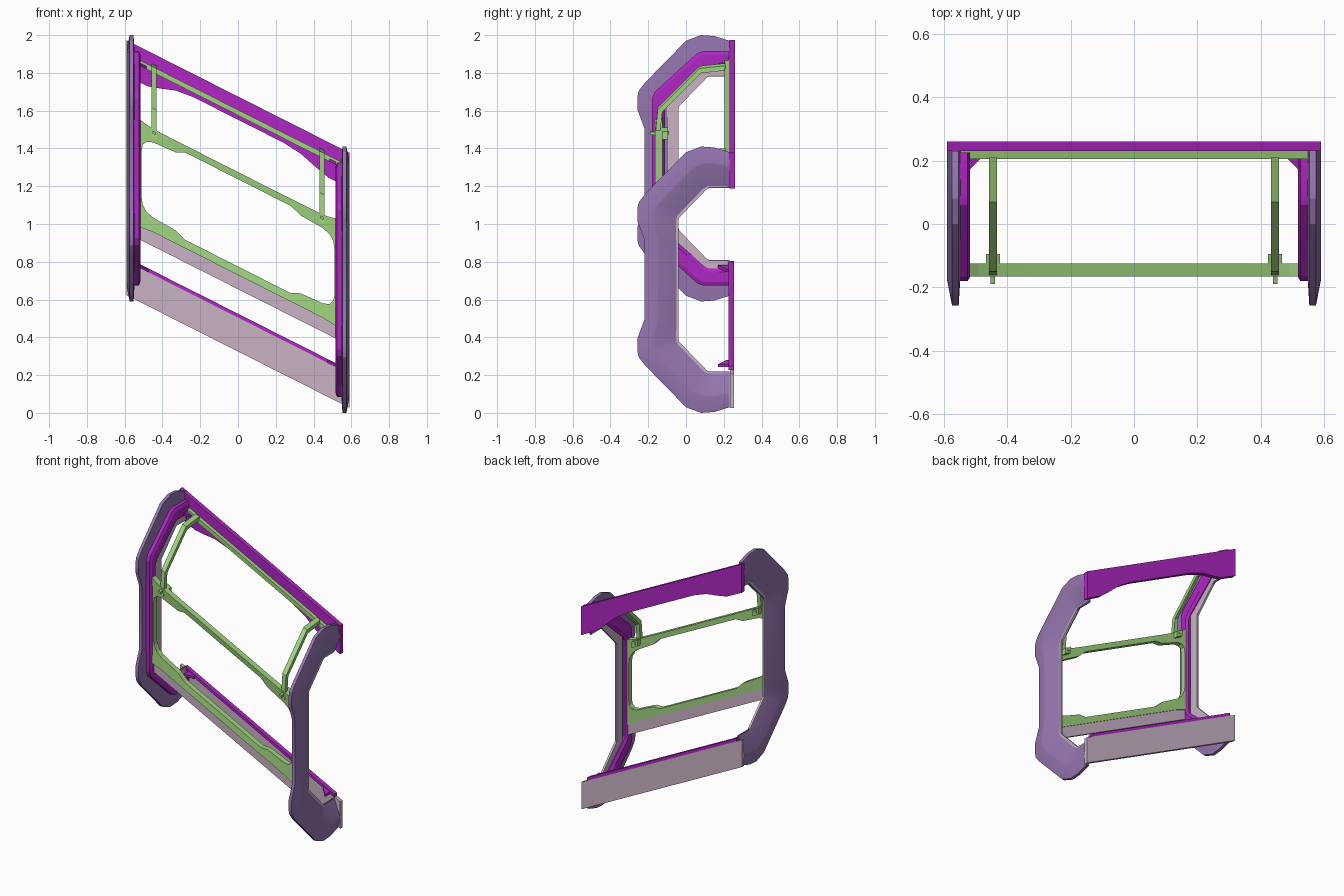
import bpy, bmesh
from math import radians

if "Cube" in bpy.data.objects:
    bpy.data.objects.remove(bpy.data.objects["Cube"])

SLOPE = 0.505   # the cross members run downhill towards +x
DROP = 0.295    # vertical offset of each side frame from z = 1


def mat(name, c):
    m = bpy.data.materials.new(name)
    m.diffuse_color = (*c, 1)
    m.use_nodes = True
    m.node_tree.nodes["Principled BSDF"].inputs["Base Color"].default_value = m.diffuse_color
    return m


LAV = mat("lavender", (0.30, 0.18, 0.43))
PUR = mat("purple", (0.43, 0.02, 0.55))
GRN = mat("green", (0.35, 0.65, 0.21))
PNK = mat("pale_pink", (0.58, 0.45, 0.56))


def loft(name, sections, material, closed=False, shear=False, smooth=0, flip=False):
    """Join matching cross-sections into one solid."""
    bm = bmesh.new()
    rows = [[bm.verts.new((x, y, z - SLOPE * x if shear else z)) for x, y, z in s]
            for s in sections]
    n, k = len(rows), len(rows[0])
    for i in range(n if closed else n - 1):
        a, b = rows[i], rows[(i + 1) % n]
        for j in range(k):
            bm.faces.new((a[j], a[(j + 1) % k], b[(j + 1) % k], b[j]))
    if not closed:
        bm.faces.new(rows[0])
        bm.faces.new(rows[-1])
    bmesh.ops.recalc_face_normals(bm, faces=bm.faces)
    if flip:
        bmesh.ops.reverse_faces(bm, faces=bm.faces)
    me = bpy.data.meshes.new(name)
    bm.to_mesh(me)
    bm.free()
    me.materials.append(material)
    ob = bpy.data.objects.new(name, me)
    bpy.context.collection.objects.link(ob)
    if smooth:
        bpy.ops.object.select_all(action='DESELECT')
        ob.select_set(True)
        bpy.context.view_layer.objects.active = ob
        bpy.ops.object.shade_smooth_by_angle(angle=radians(smooth))
    return ob


def beam(name, xz, y0, y1, material, flip=False):
    """Sloping strip: xz lists (x, bottom, top)."""
    return loft(name, [[(x, y0, b), (x, y1, b), (x, y1, t), (x, y0, t)]
                       for x, b, t in xz], material, shear=True, flip=flip)


def c_frame(name, outer, inner, section, side, material):
    """C-shaped side frame; section lists (0 outer..1 inner, x)."""
    outer = outer + [(y, -z) for y, z in reversed(outer)]
    inner = inner + [(y, -z) for y, z in reversed(inner)]
    base = 1 - side * DROP
    rows = [[(side * x, a[0] + t * (b[0] - a[0]), base + a[1] + t * (b[1] - a[1]))
             for t, x in section] for a, b in zip(outer, inner)]
    return loft(name, rows, material, smooth=22)


# Side frames: outer shell with a ridge, pale liner and purple inner rail
shell_out = [(.23, .675), (.15, .70), (.08, .705), (.0, .675), (-.22, .45),
             (-.25, .41), (-.257, .38), (-.257, .31), (-.22, .21)]
shell_in = [(.23, .485), (.17, .485), (.12, .485), (.095, .47), (-.03, .34),
            (-.038, .325), (-.04, .31), (-.04, .27), (-.04, .2)]
shell_sec = [(0, .553), (0, .574), (.38, .59), (.42, .589), (1, .546), (1, .54)]
liner_out = [(.22, .55), (.09, .55), (-.10, .36), (-.10, .3)]
liner_in = [(.22, .49), (.12, .49), (-.04, .325), (-.04, .28)]
rail_out = [(.225, .62), (.09, .62), (.06, .61), (-.165, .405), (-.18, .37), (-.18, .3)]
rail_in = [(.225, .53), (.12, .53), (.10, .52), (-.10, .345), (-.115, .32), (-.115, .27)]
rail_sec = [(0, .553), (0, .525), (.2, .517), (.8, .517), (1, .53), (1, .553)]
liner_sec = [(0, .55), (0, .536), (1, .536), (1, .55)]

for side, tag in ((-1, "left"), (1, "right")):
    c_frame(tag + "_side_frame", shell_out, shell_in, shell_sec, side, LAV)
    c_frame(tag + "_frame_liner", liner_out, liner_in, liner_sec, side, PNK)
    c_frame(tag + "_inner_rail", rail_out, rail_in, rail_sec, side, PUR)

    # Bent support arm from the window bar up to the top rail
    hi = [(-.165, 1.23), (-.15, 1.385), (.07, 1.605), (.21, 1.62)]
    lo = [(-.14, 1.23), (-.125, 1.375), (.08, 1.58), (.21, 1.595)]
    x0, x1 = side * .432, side * .458
    loft(tag + "_support_arm",
         [[(x0, *h), (x1, *h), (x1, *l), (x0, *l)] for h, l in zip(hi, lo)],
         GRN, shear=True, flip=True)
    # Hinge block and pin at the arm's foot
    xb = side * .445
    for part, w, y0, y1, z0, z1 in (("hinge_block", .022, -.135, -.095, 1.235, 1.275),
                                    ("hinge_pin", .007, -.19, -.09, 1.25, 1.265)):
        beam(f"{tag}_{part}", [(xb - w, z0, z1), (xb + w, z0, z1)], y0, y1, GRN, True)
    # Corner gussets between the rails and the back panels
    for level, z0, z1 in (("upper", 1.575, 1.59), ("lower", .505, .52)):
        loft(f"{tag}_{level}_gusset",
             [[(side * .52, .17, z), (side * .52, .23, z), (side * .475, .23, z),
               (side * .475, .215, z)] for z in (z0, z1)], PUR, shear=True)

# Upper back panel, deeper at both ends
half = [(.59, 1.485), (.48, 1.487), (.41, 1.51), (.33, 1.54), (.24, 1.552)]
edge = [(-x, z) for x, z in half] + half[::-1]
beam("upper_back_panel", [(x, z, 1.675) for x, z in edge], .23, .26, PUR)

# Lower back panel with a purple channel on its top edge
beam("lower_back_panel", [(-.59, .325, .505), (.59, .325, .505)], .232, .255, PNK, True)
beam("lower_channel", [(-.55, .505, .525), (.55, .505, .525)], .225, .255, PUR)

# Top rail and pale strip under the window frame
beam("top_rail", [(-.55, 1.575, 1.605), (.55, 1.575, 1.605)], .205, .23, GRN, True)
beam("window_under_strip", [(-.54, .655, .735), (.54, .655, .735)], -.145, -.13, PNK)

# Window frame: (outer x, outer z, inner x, inner z), right half from top to bottom
win = [(.28, 1.275, .28, 1.237), (.34, 1.275, .33, 1.213), (.45, 1.277, .45, 1.205),
       (.49, 1.283, .485, 1.19), (.53, 1.295, .505, 1.165), (.53, 1.25, .51, 1.125),
       (.53, .78, .51, .88), (.53, .72, .505, .85), (.49, .725, .485, .82),
       (.45, .73, .45, .807), (.34, .73, .33, .80), (.28, .73, .28, .775)]
loop = win + [(-a, b, -c, d) for a, b, c, d in reversed(win)]
loft("window_frame",
     [[(a, -.165, b), (a, -.125, b), (c, -.125, d), (c, -.16, d)] for a, b, c, d in loop],
     GRN, closed=True, shear=True, flip=True)
